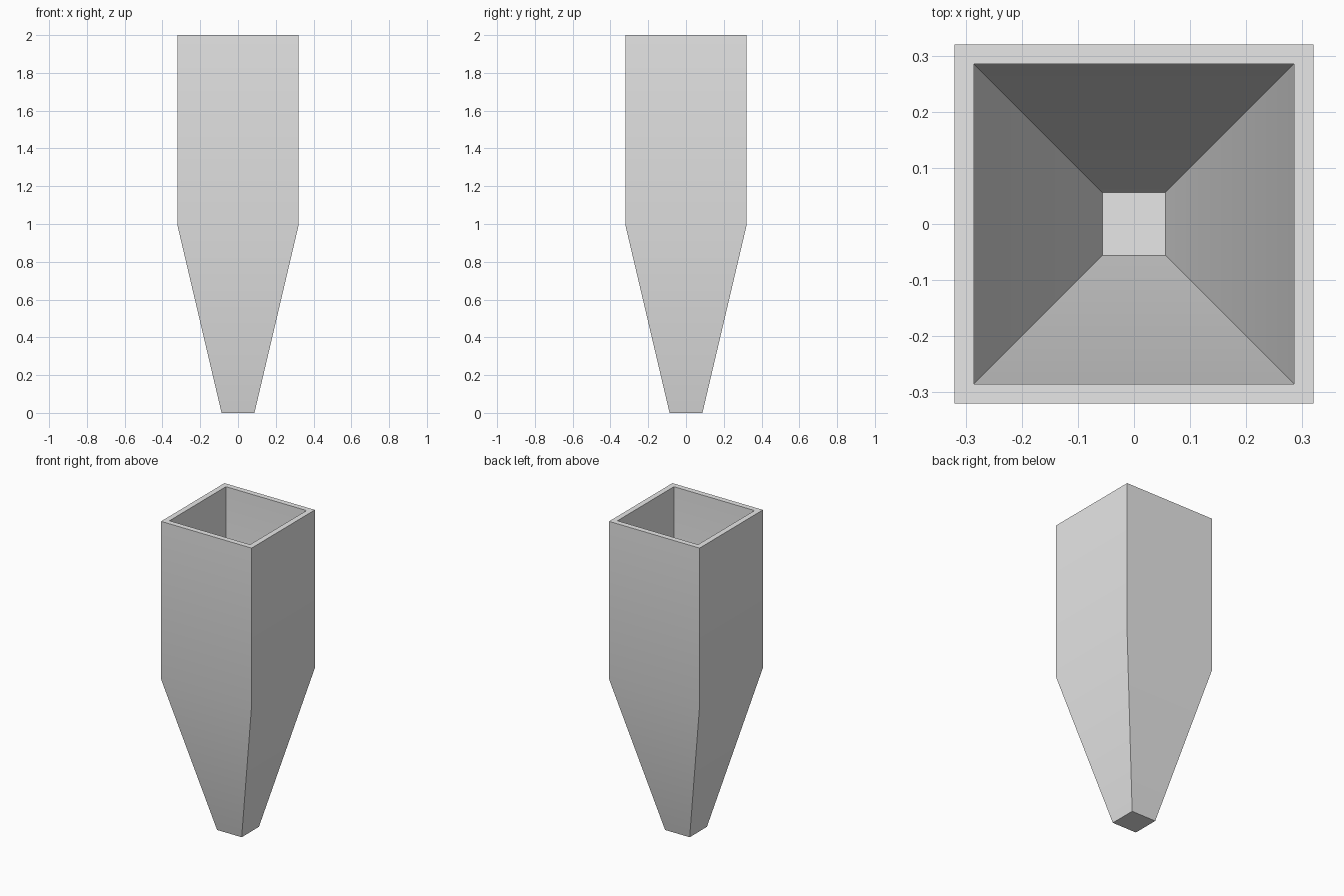
import bpy
import bmesh
import math

cube = bpy.data.objects.get("Cube")
if cube:
    bpy.data.objects.remove(cube, do_unlink=True)

# Single plain material
grey = bpy.data.materials.new("light_grey")
grey.use_nodes = True
colour = (0.8, 0.8, 0.8, 1.0)
grey.diffuse_color = colour
grey.node_tree.nodes["Principled BSDF"].inputs["Base Color"].default_value = colour

# Half width and height of each square ring, outside bottom to inside floor
profile = [
    (0.087, 0.0), (0.32, 0.99), (0.32, 2.0),
    (0.285, 2.0), (0.285, 0.995), (0.0565, 0.035),
]


def square_ring(bm, half, z):
    corners = [(-1, -1), (1, -1), (1, 1), (-1, 1)]
    return [bm.verts.new((sx * half, sy * half, z)) for sx, sy in corners]


# Hollow square funnel: outer walls, rim, inner walls, two end caps
bm = bmesh.new()
rings = [square_ring(bm, half, z) for half, z in profile]
for low, high in zip(rings, rings[1:]):
    for i in range(4):
        j = (i + 1) % 4
        bm.faces.new((low[i], low[j], high[j], high[i]))
bm.faces.new(reversed(rings[0]))
bm.faces.new(rings[-1])
bmesh.ops.recalc_face_normals(bm, faces=bm.faces)

mesh = bpy.data.meshes.new("tapered_square_vessel")
bm.to_mesh(mesh)
bm.free()
mesh.materials.append(grey)
vessel = bpy.data.objects.new("tapered_square_vessel", mesh)
bpy.context.collection.objects.link(vessel)

# Soft shading over the shallow crease, sharp corners elsewhere
bpy.ops.object.select_all(action="DESELECT")
vessel.select_set(True)
bpy.context.view_layer.objects.active = vessel
bpy.ops.object.shade_smooth_by_angle(angle=math.radians(30))
